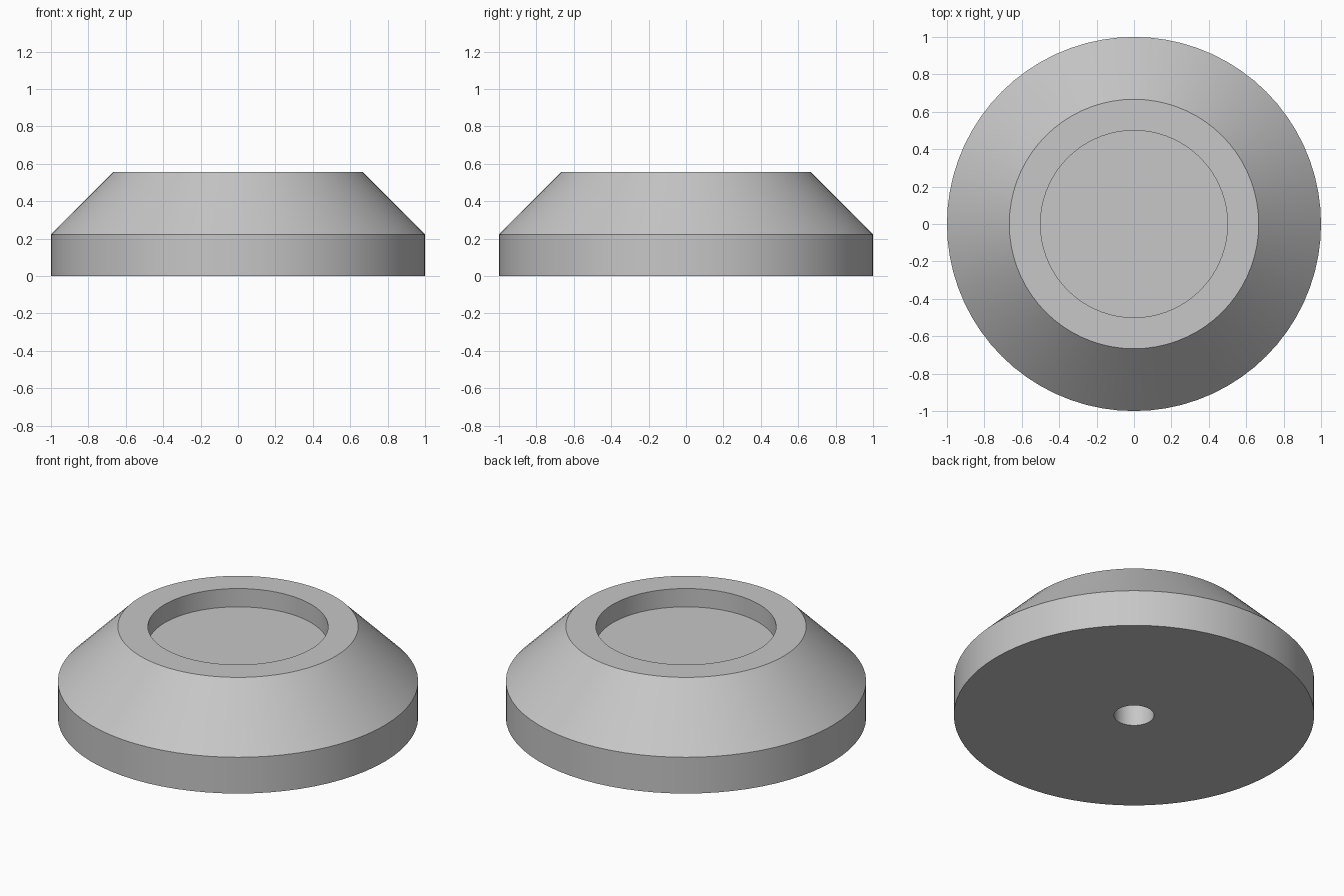
import bpy
import bmesh
from math import pi, radians

SEGMENTS = 72

cube = bpy.data.objects.get("Cube")
if cube:
    bpy.data.objects.remove(cube, do_unlink=True)

# Single plain grey
grey = bpy.data.materials.new("light_grey")
grey.use_nodes = True
colour = (0.57, 0.57, 0.57, 1)
grey.diffuse_color = colour
grey.node_tree.nodes["Principled BSDF"].inputs["Base Color"].default_value = colour

# Half section (radius, height), from the blind hole's end out and up to the recess
profile = [
    (0, 0.333), (0.111, 0.333), (0.111, 0),      # blind hole in the underside
    (1, 0), (1, 0.222),                          # straight base
    (0.667, 0.556), (0.5, 0.556),                # chamfer and flat rim
    (0.5, 0.444), (0, 0.444),                    # shallow top recess
]

# Turn the section around the vertical axis
bm = bmesh.new()
verts = [bm.verts.new((r, 0, z)) for r, z in profile]
edges = [bm.edges.new(pair) for pair in zip(verts, verts[1:])]
bmesh.ops.spin(bm, geom=verts + edges, cent=(0, 0, 0), axis=(0, 0, 1),
               angle=2 * pi, steps=SEGMENTS, use_duplicate=False)
bmesh.ops.remove_doubles(bm, verts=bm.verts, dist=0.0001)
bmesh.ops.recalc_face_normals(bm, faces=bm.faces)

mesh = bpy.data.meshes.new("round_foot")
bm.to_mesh(mesh)
bm.free()
mesh.materials.append(grey)
foot = bpy.data.objects.new("round_foot", mesh)
bpy.context.collection.objects.link(foot)

# Smooth round walls with crisp rims
bpy.ops.object.select_all(action="DESELECT")
foot.select_set(True)
bpy.context.view_layer.objects.active = foot
bpy.ops.object.shade_smooth_by_angle(angle=radians(30))
